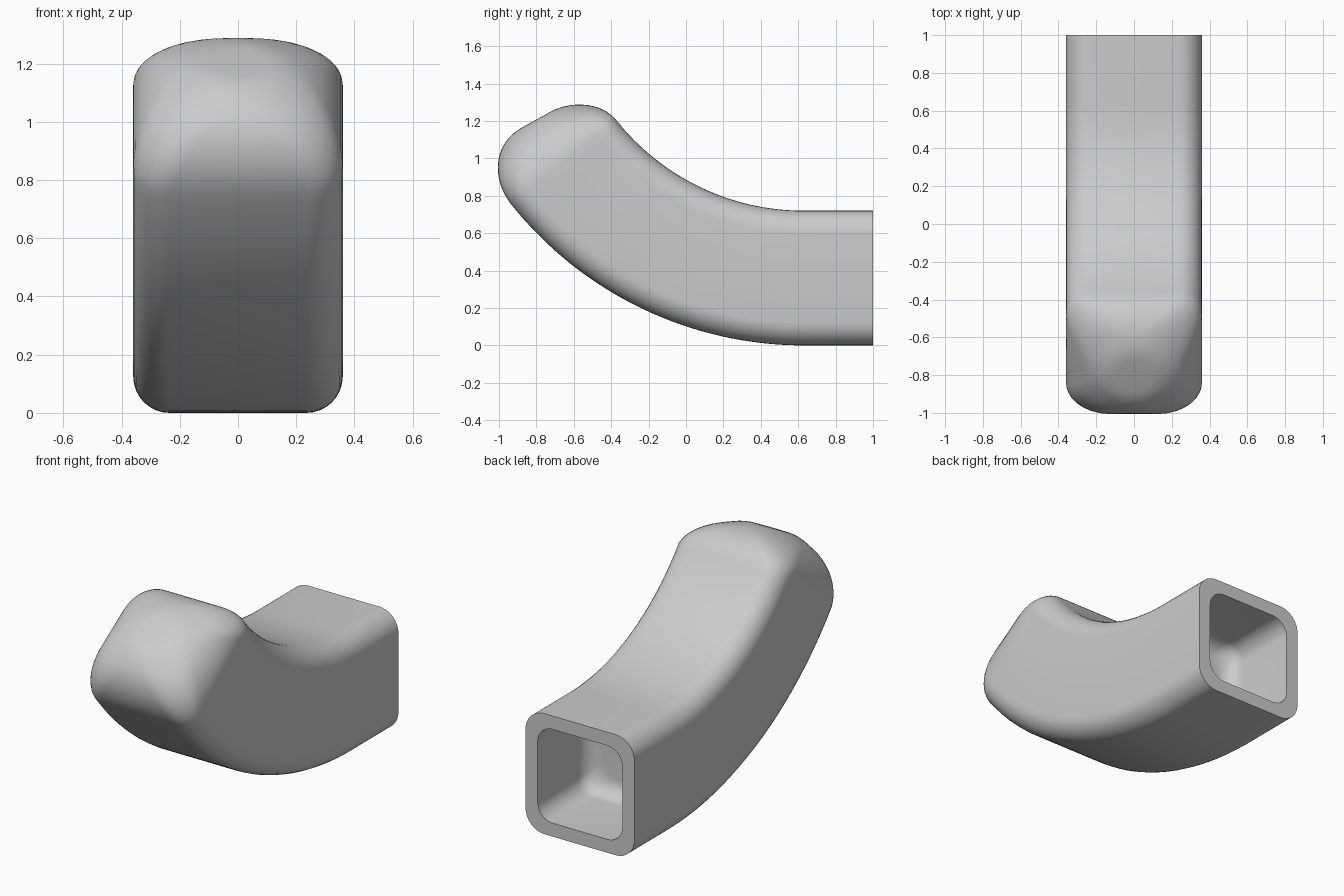
import bpy
import bmesh
from math import sin, cos, pi, radians

cube = bpy.data.objects.get("Cube")
if cube:
    bpy.data.objects.remove(cube, do_unlink=True)

HALF = 0.36          # half width of the tube
BEND_Y, BEND_Z = 0.63, 2.0
MID_R = BEND_Z - HALF
CORNER = 0.125
END_ANGLE = radians(61)
ROUND = 0.27         # rounding of the closed end
CAVITY_HALF, CAVITY_DEPTH, CAVITY_ROUND = 0.28, 0.48, 0.1

gray = bpy.data.materials.new("light gray")
gray.use_nodes = True
gray.diffuse_color = (0.6, 0.6, 0.6, 1)
gray.node_tree.nodes["Principled BSDF"].inputs["Base Color"].default_value = (0.6, 0.6, 0.6, 1)


def rounded_square(half, corner, steps=8):
    """Points of a rounded square, counter-clockwise."""
    corner = min(corner, half * 0.98)
    points = []
    for quarter, (sx, sy) in enumerate([(1, 1), (-1, 1), (-1, -1), (1, -1)]):
        for i in range(steps + 1):
            a = (quarter + i / steps) * pi / 2
            points.append((sx * (half - corner) + corner * cos(a),
                           sy * (half - corner) + corner * sin(a)))
    return points


bm = bmesh.new()
rings = []


def straight_ring(y, half, corner):
    rings.append([bm.verts.new((u, y, HALF + v))
                  for u, v in rounded_square(half, corner)])


def bend_ring(angle, half, corner):
    rings.append([bm.verts.new((u, BEND_Y - (MID_R - v) * sin(angle),
                                BEND_Z - (MID_R - v) * cos(angle)))
                  for u, v in rounded_square(half, corner)])


# Rounded cavity floor, then cavity wall out to the mouth
for i in range(9):
    a = pi / 2 * i / 8
    straight_ring(1 - CAVITY_DEPTH + CAVITY_ROUND * (1 - cos(a)),
                  CAVITY_HALF - CAVITY_ROUND * (1 - sin(a)), 0.1)
straight_ring(1, CAVITY_HALF, 0.1)

# Flat rim and straight outer wall
straight_ring(1, HALF, CORNER)

# Bent outer wall up to the rounding
round_start = END_ANGLE - ROUND / MID_R
for i in range(33):
    bend_ring(round_start * i / 32, HALF, CORNER)

# Rounded closed end
for i in range(1, 15):
    a = pi / 2 * i / 14
    bend_ring(round_start + ROUND / MID_R * sin(a),
              HALF - ROUND * (1 - cos(a)), CORNER + 0.1 * sin(a))

# Skin the rings and close both ends
for r0, r1 in zip(rings, rings[1:]):
    n = len(r0)
    for i in range(n):
        j = (i + 1) % n
        bm.faces.new((r0[i], r0[j], r1[j], r1[i]))
bm.faces.new(rings[0])
bm.faces.new(rings[-1])
bmesh.ops.recalc_face_normals(bm, faces=bm.faces[:])

mesh = bpy.data.meshes.new("bent_tube")
bm.to_mesh(mesh)
bm.free()
mesh.materials.append(gray)
tube = bpy.data.objects.new("bent_tube", mesh)
bpy.context.collection.objects.link(tube)

bpy.ops.object.select_all(action='DESELECT')
tube.select_set(True)
bpy.context.view_layer.objects.active = tube
bpy.ops.object.shade_smooth_by_angle(angle=radians(40))
